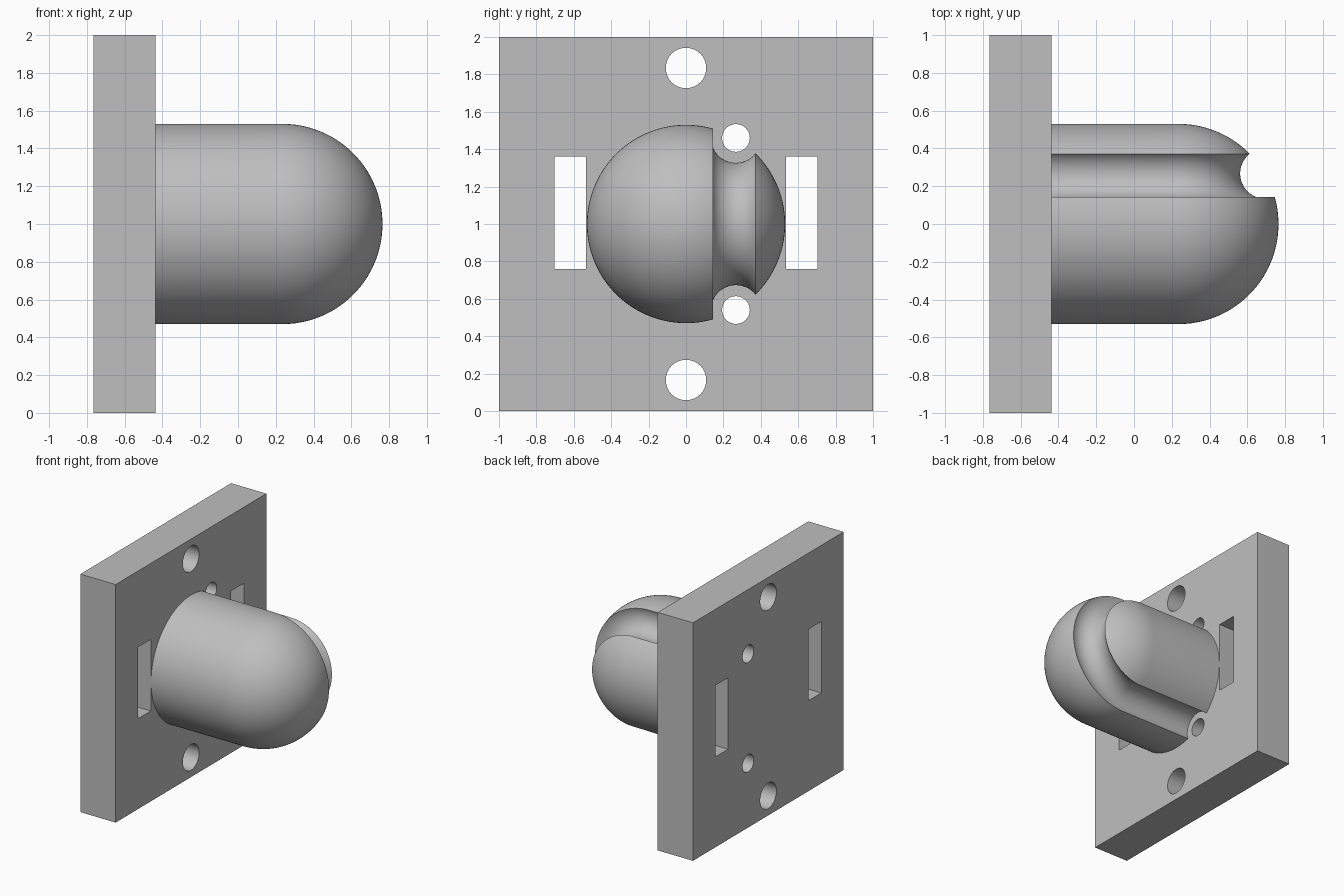
import bpy, bmesh
from math import sin, cos, pi, radians
from mathutils import Vector, Matrix

cube = bpy.data.objects.get("Cube")
if cube:
    bpy.data.objects.remove(cube, do_unlink=True)

BACK, FACE = -0.765, -0.437      # plate faces along x
R, DOME_X = 0.53, 0.235          # post radius and dome centre
GROOVE_Y, GROOVE_R, PATH_R = 0.267, 0.133, 0.46

grey = bpy.data.materials.new("light grey")
grey.use_nodes = True
COLOUR = (0.52, 0.52, 0.52, 1)
grey.diffuse_color = COLOUR
grey.node_tree.nodes["Principled BSDF"].inputs["Base Color"].default_value = COLOUR


def make_object(name, bm):
    bmesh.ops.recalc_face_normals(bm, faces=bm.faces)
    mesh = bpy.data.meshes.new(name)
    bm.to_mesh(mesh)
    bm.free()
    mesh.materials.append(grey)
    obj = bpy.data.objects.new(name, mesh)
    bpy.context.collection.objects.link(obj)
    return obj


def box(name, low, high):
    low, high = Vector(low), Vector(high)
    bm = bmesh.new()
    bmesh.ops.create_cube(bm, size=1, matrix=Matrix.Translation((low + high) / 2)
                          @ Matrix.Diagonal((*(high - low), 1)))
    return make_object(name, bm)


def drill(name, y, z, radius):
    bm = bmesh.new()
    place = Matrix.Translation(((BACK + FACE) / 2, y, z)) @ Matrix.Rotation(pi / 2, 4, 'Y')
    bmesh.ops.create_cone(bm, cap_ends=True, segments=64, radius1=radius, radius2=radius,
                          depth=FACE - BACK + 0.04, matrix=place)
    return make_object(name, bm)


def combine(target, tool, operation):
    mod = target.modifiers.new(operation.lower(), 'BOOLEAN')
    mod.operation, mod.solver, mod.object = operation, 'EXACT', tool
    bpy.context.view_layer.objects.active = target
    bpy.ops.object.modifier_apply(modifier=mod.name)
    bpy.data.objects.remove(tool, do_unlink=True)


def skin(bm, rings):
    for a, b in zip(rings, rings[1:]):
        for i in range(len(a)):
            j = (i + 1) % len(a)
            bm.faces.new((a[i], a[j], b[j], b[i]))


# Round post with a domed end, lying along x
bm = bmesh.new()
SIDES, STEPS = 128, 32
profile = [(FACE - 0.1, R)]
profile += [(DOME_X + R * sin(t), R * cos(t)) for t in (pi / 2 * i / STEPS for i in range(STEPS))]
rings = [[bm.verts.new((x, r * cos(2 * pi * i / SIDES), 1 + r * sin(2 * pi * i / SIDES)))
          for i in range(SIDES)] for x, r in profile]
skin(bm, rings)
bm.faces.new(rings[0])
tip = bm.verts.new((DOME_X + R, 0, 1))
for i in range(SIDES):
    bm.faces.new((rings[-1][i], rings[-1][(i + 1) % SIDES], tip))
post = make_object("domed_post", bm)

# Rope groove: a round section swept along the top, round the dome and back below
bm = bmesh.new()
path = [(FACE - 0.15, pi / 2)]
path += [(DOME_X, pi / 2 - pi * i / 64) for i in range(65)]
path += [(FACE - 0.15, -pi / 2)]
rings = []
for x, turn in path:
    ring = []
    for i in range(64):
        a = 2 * pi * i / 64
        reach = PATH_R + GROOVE_R * cos(a)
        ring.append(bm.verts.new((x + reach * cos(turn), GROOVE_Y + GROOVE_R * sin(a),
                                  1 + reach * sin(turn))))
    rings.append(ring)
skin(bm, rings)
bm.faces.new(rings[0])
bm.faces.new(rings[-1])
combine(post, make_object("groove_cutter", bm), 'DIFFERENCE')

# Square mounting plate joined to the post
mount = box("mounting_plate_with_post", (BACK, -1, 0), (FACE, 1, 2))
combine(mount, post, 'UNION')

# Screw holes, rope holes and strap slots
for side in (-1, 1):
    combine(mount, drill("screw_hole", 0, 1 + side * 0.834, 0.108), 'DIFFERENCE')
    combine(mount, drill("rope_hole", GROOVE_Y, 1 + side * PATH_R, 0.074), 'DIFFERENCE')
    inner, outer = sorted((side * 0.534, side * 0.703))
    combine(mount, box("strap_slot", (BACK - 0.02, inner, 0.76),
                       (FACE + 0.02, outer, 1.36)), 'DIFFERENCE')

# Smooth curves with crisp edges
bpy.ops.object.select_all(action='DESELECT')
mount.select_set(True)
bpy.context.view_layer.objects.active = mount
bpy.ops.object.shade_smooth_by_angle(angle=radians(30))
